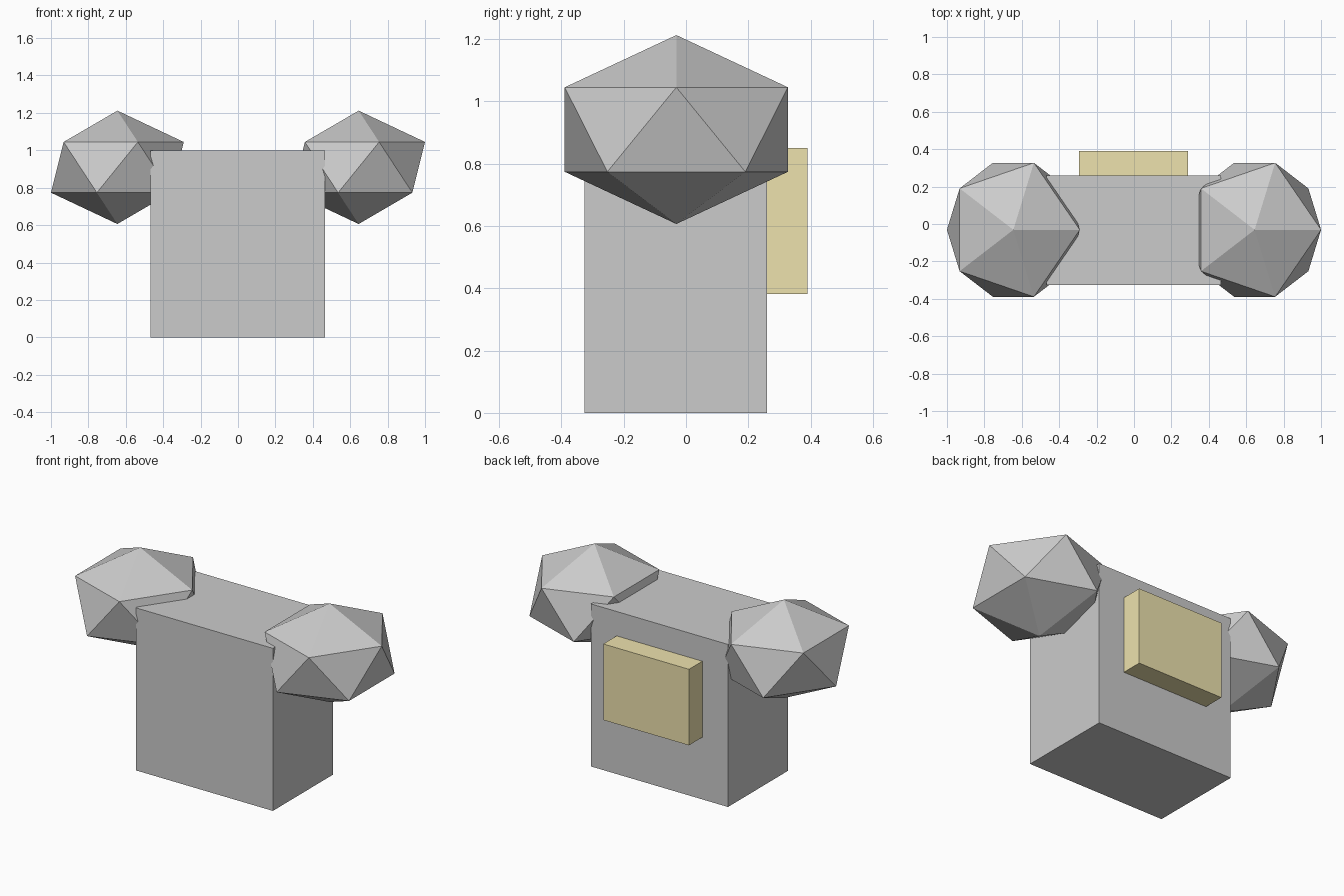
import bpy

if "Cube" in bpy.data.objects:
    bpy.data.objects.remove(bpy.data.objects["Cube"])


def box(name, x0, x1, y0, y1, z0, z1):
    bpy.ops.mesh.primitive_cube_add(
        size=1, location=((x0 + x1) / 2, (y0 + y1) / 2, (z0 + z1) / 2))
    ob = bpy.context.object
    ob.name = name
    ob.scale = (x1 - x0, y1 - y0, z1 - z0)
    bpy.ops.object.transform_apply(location=False, rotation=False, scale=True)
    return ob


# Main torso block
box("torso", -0.468, 0.465, -0.325, 0.26, 0, 1.0)

# Coloured panel on the back
panel = box("back_panel", -0.293, 0.29, 0.26, 0.39, 0.382, 0.85)
gold = bpy.data.materials.new("gold")
gold.diffuse_color = (0.85, 0.76, 0.42, 1)
gold.use_nodes = True
gold.node_tree.nodes["Principled BSDF"].inputs["Base Color"].default_value = gold.diffuse_color
panel.data.materials.append(gold)

# Low-poly shoulders, same orientation on both sides
for name, x in (("left_shoulder", -0.645), ("right_shoulder", 0.645)):
    bpy.ops.mesh.primitive_ico_sphere_add(
        subdivisions=1, radius=1, location=(x, -0.031, 0.909))
    ob = bpy.context.object
    ob.name = name
    ob.scale = (0.397, 0.421, 0.303)
    bpy.ops.object.transform_apply(location=False, rotation=False, scale=True)
